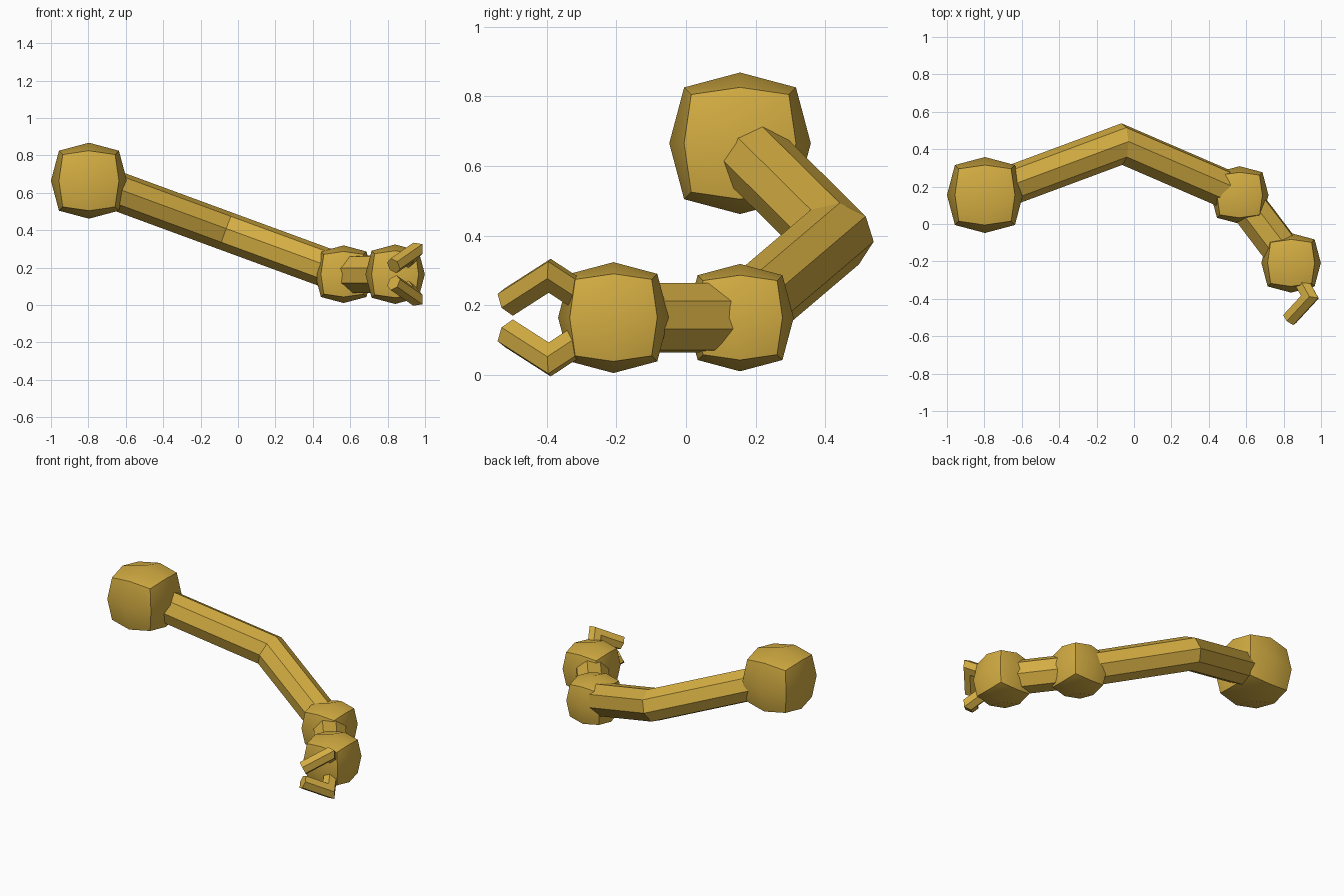
import bpy, bmesh
from math import sin, cos, radians, tau
from mathutils import Vector

old = bpy.data.objects.get("Cube")
if old:
    bpy.data.objects.remove(old, do_unlink=True)

gold = bpy.data.materials.new("gold")
gold.use_nodes = True
gold.diffuse_color = (0.66, 0.42, 0.055, 1)
gold.node_tree.nodes["Principled BSDF"].inputs["Base Color"].default_value = gold.diffuse_color


def finish(name, bm):
    bmesh.ops.recalc_face_normals(bm, faces=bm.faces)
    mesh = bpy.data.meshes.new(name)
    bm.to_mesh(mesh)
    bm.free()
    mesh.materials.append(gold)
    obj = bpy.data.objects.new(name, mesh)
    bpy.context.collection.objects.link(obj)
    return obj


def joint(name, centre, r):
    """Cube with each face split in four and bulged outward, sharp along the cube edges."""
    bm = bmesh.new()
    bmesh.ops.create_cube(bm, size=2)
    bmesh.ops.subdivide_edges(bm, edges=bm.edges[:], cuts=1, use_grid_fill=True)
    bulge = {1: 1.0, 2: 0.79, 3: 0.69}   # face centre, edge middle, corner
    for v in bm.verts:
        axes = sum(abs(c) > 0.5 for c in v.co)
        v.co = v.co * r * bulge[axes] + Vector(centre)
    obj = finish(name, bm)
    bpy.ops.object.select_all(action="DESELECT")
    obj.select_set(True)
    bpy.context.view_layer.objects.active = obj
    bpy.ops.object.shade_smooth_by_angle(angle=radians(30))


def limb(name, points, r, sides, phase):
    """Faceted tube along a straight or once-bent path, mitred at the bend."""
    pts = [Vector(p) for p in points]
    dirs = [(b - a).normalized() for a, b in zip(pts, pts[1:])]
    up = dirs[1].cross(dirs[0]).normalized() if len(dirs) > 1 else Vector((0, 0, 1))
    bm = bmesh.new()
    rings = []
    for i, p in enumerate(pts):
        before, after = dirs[max(i - 1, 0)], dirs[min(i, len(dirs) - 1)]
        along = (before + after).normalized()
        side = up.cross(along) / along.dot(after)
        angles = [radians(phase) + tau * k / sides for k in range(sides)]
        rings.append([bm.verts.new(p + r * (side * cos(a) + up * sin(a))) for a in angles])
    for low, high in zip(rings, rings[1:]):
        for k in range(sides):
            n = (k + 1) % sides
            bm.faces.new((low[k], low[n], high[n], high[k]))
    bm.faces.new(rings[0])
    bm.faces.new(rings[-1])
    return finish(name, bm)


# Joints
shoulder = (-0.797, 0.155, 0.665)
wrist = (0.565, 0.155, 0.165)
hand = (0.84, -0.208, 0.165)
joint("shoulder_joint", shoulder, 0.203)
joint("wrist_joint", wrist, 0.154)
joint("hand_joint", hand, 0.159)

# Bent arm and short forearm
limb("arm", [shoulder, (-0.065, 0.427, 0.396), wrist], 0.105, 8, -7)
limb("forearm", [wrist, hand], 0.105, 8, -18)

# Pair of bent fingers, mirrored above and below the hand's middle
for name, s in (("upper_finger", 1), ("lower_finger", -1)):
    path = [Vector(hand) + Vector((x, y, z * s))
            for x, y, z in ((0, 0, 0), (0.1, -0.183, 0.12), (-0.008, -0.3, 0.045))]
    limb(name, path, 0.044, 6, 0)
